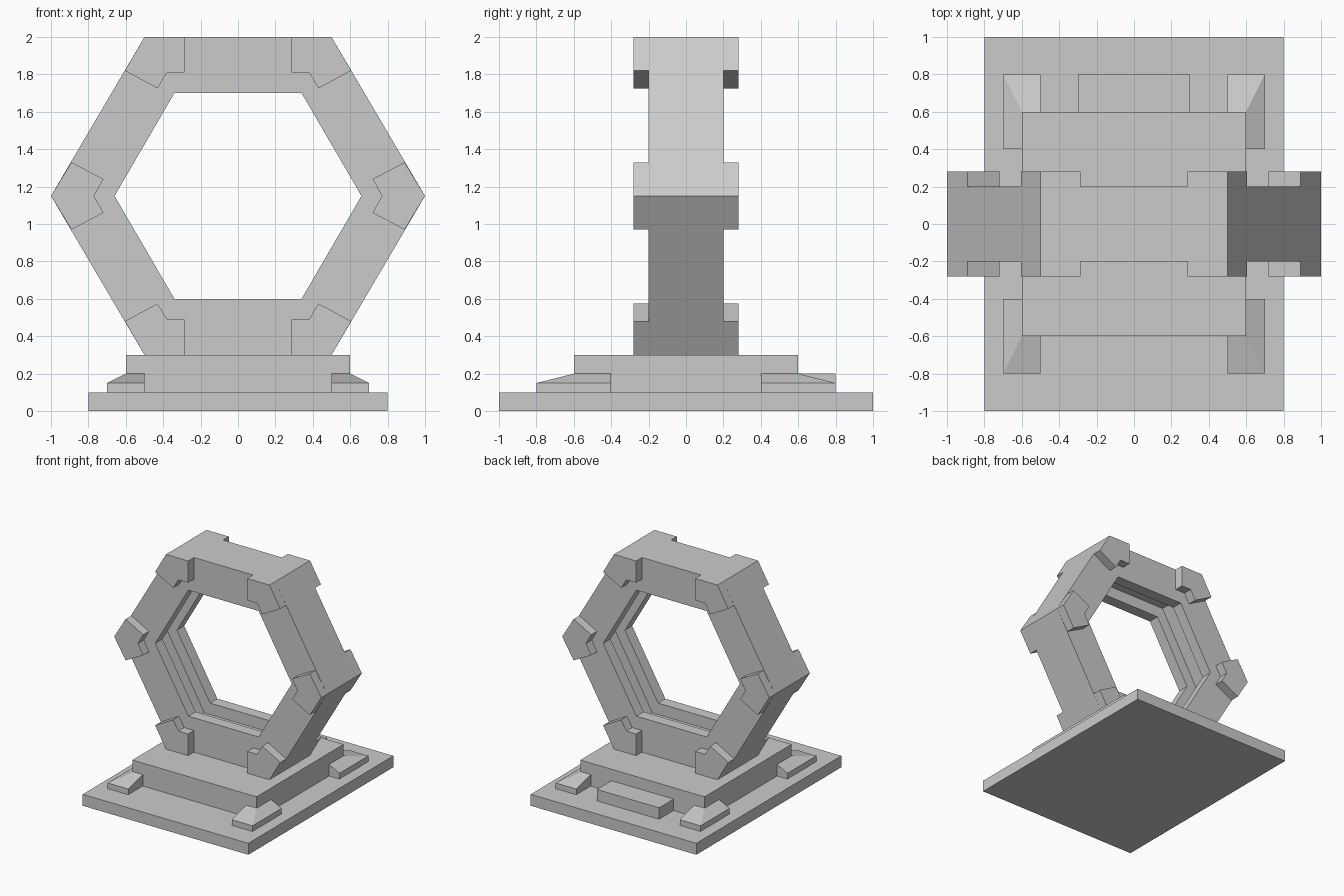
import bpy, bmesh

if "Cube" in bpy.data.objects:
    bpy.data.objects.remove(bpy.data.objects["Cube"])

CZ = 1.15  # height of the ring centre


def make_object(name, verts, faces):
    mesh = bpy.data.meshes.new(name)
    bm = bmesh.new()
    vs = [bm.verts.new(v) for v in verts]
    for f in faces:
        bm.faces.new([vs[i] for i in f])
    bmesh.ops.recalc_face_normals(bm, faces=bm.faces)
    bm.to_mesh(mesh)
    bm.free()
    ob = bpy.data.objects.new(name, mesh)
    bpy.context.collection.objects.link(ob)
    return ob


def prism(name, outline, y0, y1):
    # extrude an (x, z) outline along y
    n = len(outline)
    verts = [(x, y, z) for y in (y0, y1) for x, z in outline]
    faces = [list(range(n)), list(range(n, 2 * n))]
    faces += [(i, (i + 1) % n, n + (i + 1) % n, n + i) for i in range(n)]
    return make_object(name, verts, faces)


def box(name, x0, x1, y0, y1, z0, z1):
    return prism(name, [(x0, z0), (x1, z0), (x1, z1), (x0, z1)], y0, y1)


# Stepped base
box("base_plate", -0.8, 0.8, -1, 1, 0, 0.1)
box("pedestal", -0.6, 0.6, -0.6, 0.6, 0.1, 0.3)
box("back_step", -0.3, 0.3, 0.6, 0.8, 0.1, 0.2)

# Sloped L-shaped feet wrapping the pedestal corners
foot = [(0.6, 0.4, 0.2), (0.6, 0.6, 0.2), (0.5, 0.6, 0.2),
        (0.5, 0.8, 0.15), (0.7, 0.8, 0.15), (0.7, 0.4, 0.15)]
for sx in (-1, 1):
    for sy in (-1, 1):
        verts = [(sx * x, sy * y, z) for x, y, z in foot]
        verts += [(x, y, 0.1) for x, y, z in verts]
        faces = [(0, 1, 4, 5), (1, 2, 3, 4), (6, 7, 10, 11), (7, 8, 9, 10)]
        faces += [(i, (i + 1) % 6, 6 + (i + 1) % 6, 6 + i) for i in range(6)]
        make_object("corner_foot", verts, faces)


# Hexagonal ring with a groove around its inner face
def hexagon(side, corner, height):
    return [(side, 0), (corner, height), (-corner, height),
            (-side, 0), (-corner, -height), (corner, -height)]


outer = hexagon(1.0, 0.5, 0.85)
inner = hexagon(0.66, 0.34, 0.55)
groove = hexagon(0.77, 0.395, 0.65)
section = [(outer, -0.2), (outer, 0.2), (inner, 0.2), (inner, 0.1),
           (groove, 0.1), (groove, -0.1), (inner, -0.1), (inner, -0.2)]
m = len(section)
verts = [(h[k][0], y, CZ + h[k][1]) for k in range(6) for h, y in section]
faces = []
for k in range(6):
    a, b = k * m, ((k + 1) % 6) * m
    faces += [(a + i, a + (i + 1) % m, b + (i + 1) % m, b + i) for i in range(m)]
make_object("hexagon_ring", verts, faces)

# Raised corner clamps on both faces of the ring
side_clamp = [(1, 0), (0.89, 0.18), (0.72, 0.09), (0.77, 0),
              (0.72, -0.09), (0.89, -0.18)]
top_clamp = [(0.5, 0.85), (0.605, 0.67), (0.43, 0.575), (0.38, 0.66),
             (0.285, 0.66), (0.285, 0.85)]
for sy in (-1, 1):
    for sx in (-1, 1):
        prism("side_clamp", [(sx * x, CZ + z) for x, z in side_clamp],
              sy * 0.2, sy * 0.28)
        for sz in (-1, 1):
            prism("corner_clamp", [(sx * x, CZ + sz * z) for x, z in top_clamp],
                  sy * 0.2, sy * 0.28)
